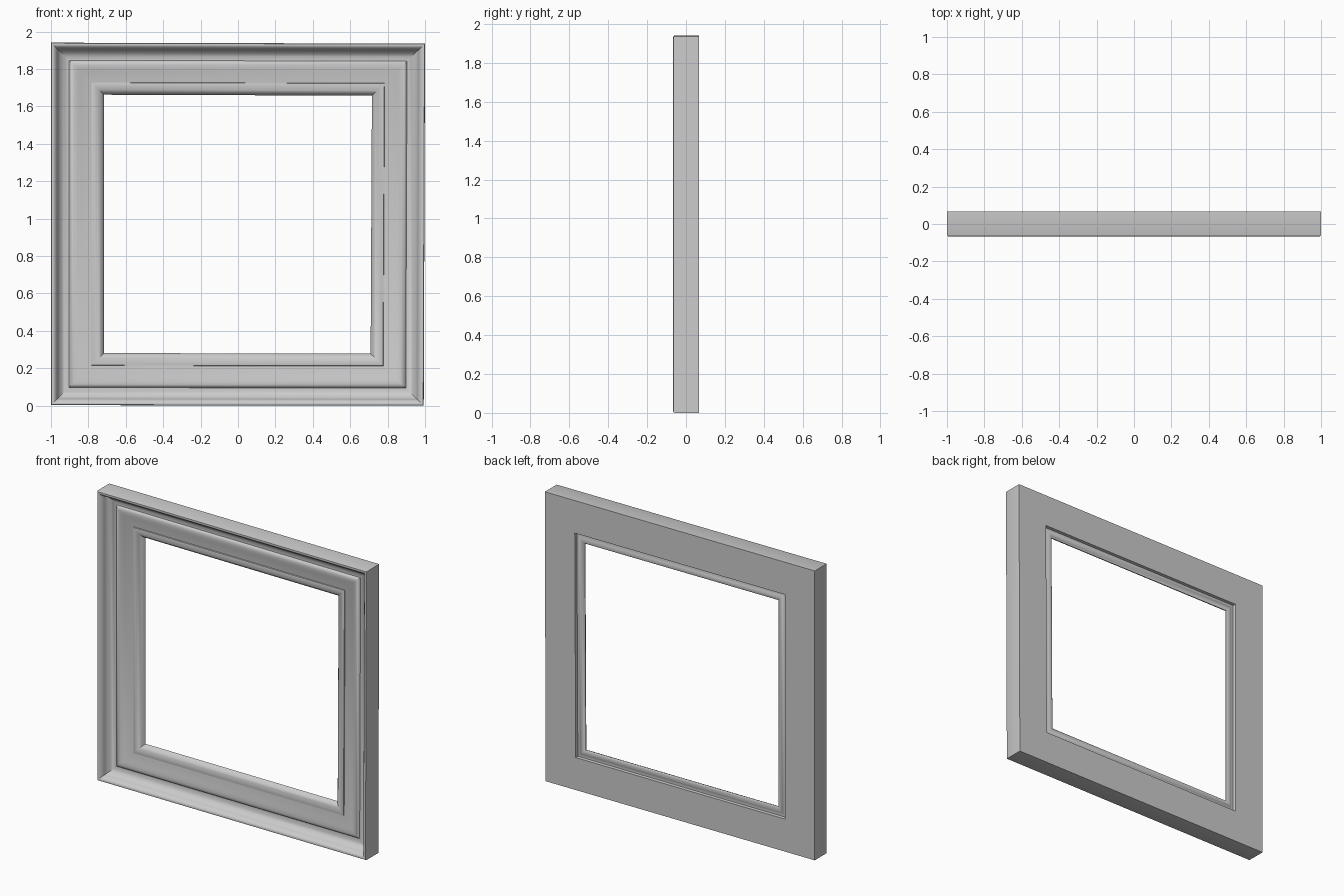
import bpy, bmesh, math

# Moulding section: (distance in from the outer edge, depth y), front edge round to the back
profile = [
    (0.0, 0.066), (0.0, -0.058), (0.003, -0.065), (0.010, -0.066),     # outer side and rim
    (0.020, -0.060), (0.029, -0.050), (0.034, -0.038),                 # rounded rim, inner side
    (0.036, -0.028), (0.046, -0.015), (0.058, -0.005), (0.072, 0.003),  # cove behind the rim
    (0.086, 0.007), (0.096, 0.006),
    (0.102, -0.001), (0.110, -0.007), (0.122, -0.008),                 # bead
    (0.140, -0.004), (0.160, 0.002), (0.180, 0.007), (0.200, 0.011),   # gentle slope
    (0.216, 0.014), (0.218, 0.009), (0.228, 0.007),                    # quirk
    (0.242, 0.009), (0.256, 0.014), (0.268, 0.022), (0.278, 0.033),    # inner ovolo
    (0.284, 0.046),                                                    # sight edge
    (0.276, 0.053), (0.262, 0.056), (0.248, 0.053), (0.238, 0.046),    # back lip
    (0.224, 0.046), (0.222, 0.066),                                    # rebate
]

# Outer corners and inward directions; the frame is very slightly out of square
corners = [
    (-1.0, 0.005, 1, 1), (0.993, 0.002, -1, 1),
    (1.0, 1.938, -1, -1), (-1.0, 1.943, 1, -1),
]

# Sweep the section around the four mitred corners
bm = bmesh.new()
rings = [[bm.verts.new((x + sx * d, y, z + sz * d * 0.98)) for d, y in profile]
         for x, z, sx, sz in corners]
n = len(profile)
for i in range(4):
    a, b = rings[i], rings[(i + 1) % 4]
    for j in range(n):
        k = (j + 1) % n
        bm.faces.new((a[j], b[j], b[k], a[k]))
bmesh.ops.recalc_face_normals(bm, faces=bm.faces)

mesh = bpy.data.meshes.new("picture_frame")
bm.to_mesh(mesh)
bm.free()
frame = bpy.data.objects.new("picture_frame", mesh)
bpy.context.collection.objects.link(frame)

# Stand on the ground, smooth the curves, keep mitres and arrises crisp
low = min(v.co.z for v in mesh.vertices)
for v in mesh.vertices:
    v.co.z -= low
bpy.context.view_layer.objects.active = frame
frame.select_set(True)
bpy.ops.object.shade_smooth_by_angle(angle=math.radians(40))
